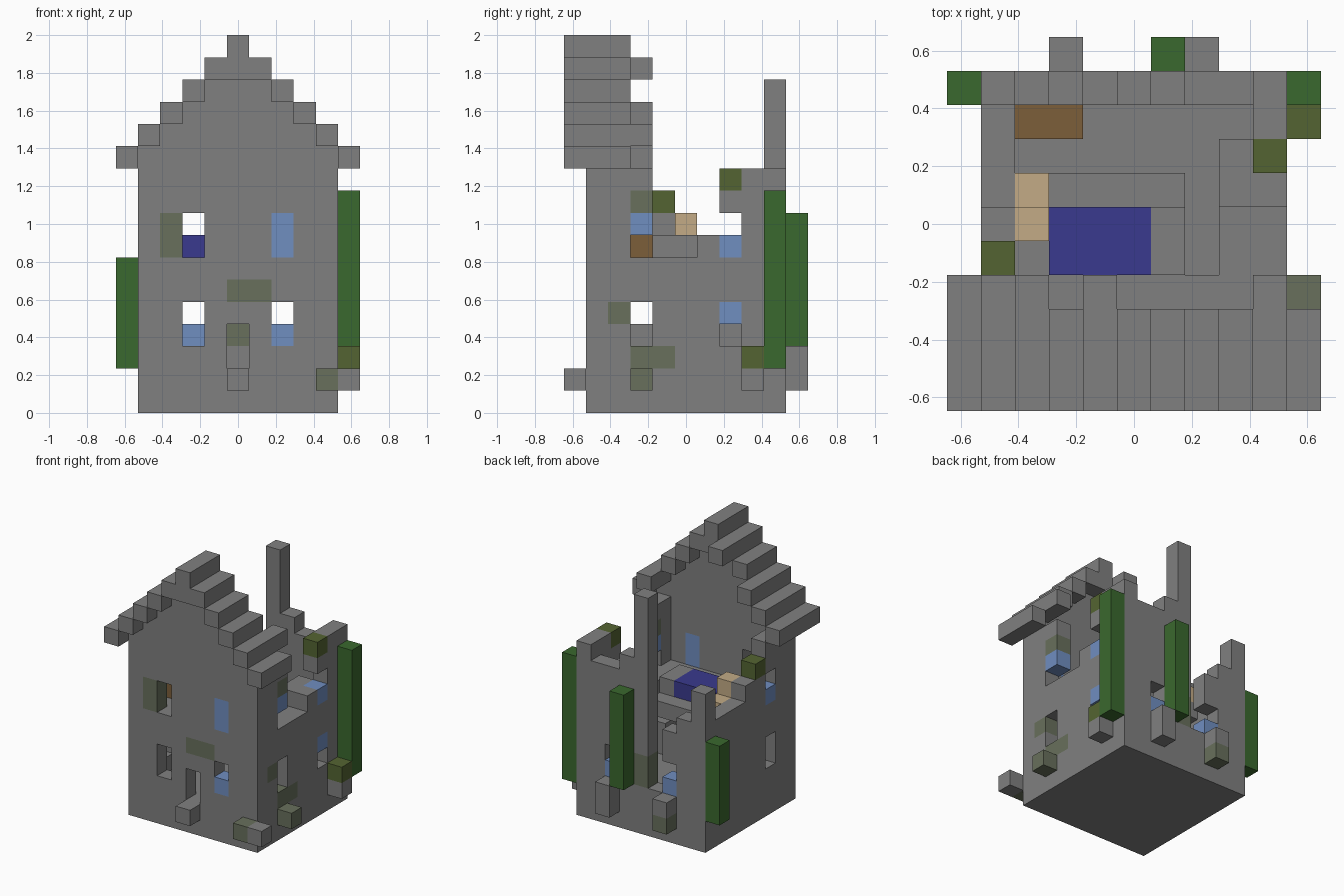
import bpy, bmesh
from mathutils import Vector

cube = bpy.data.objects.get("Cube")
if cube:
    bpy.data.objects.remove(cube)

UNIT = 2 / 17


def linear(c):
    c /= 255
    return c / 12.92 if c <= 0.04045 else ((c + 0.055) / 1.055) ** 2.4


PALETTE = {
    "stone": (128, 128, 128), "mossy_stone": (104, 112, 92),
    "vine_green": (58, 104, 46), "olive_moss": (84, 100, 50),
    "glass_blue": (112, 142, 192), "blanket_blue": (58, 58, 142),
    "wood_brown": (124, 94, 58), "pale_wood": (195, 171, 134),
}
MATS = {}
for name, rgb in PALETTE.items():
    m = bpy.data.materials.new(name)
    m.use_nodes = True
    col = (*[linear(c) for c in rgb], 1)
    m.diffuse_color = col
    bsdf = m.node_tree.nodes["Principled BSDF"]
    bsdf.inputs["Base Color"].default_value = col
    bsdf.inputs["Roughness"].default_value = 0.9
    MATS[name] = m


def span(v):
    return range(v[0], v[1] + 1) if isinstance(v, tuple) else (v,)


def block(x, y, z):
    """Cells of a box; each axis is one index or an inclusive (first, last)."""
    return {(i, j, k) for i in span(x) for j in span(y) for k in span(z)}


def build(name, cells, color="stone", paint=()):
    """Skin a set of grid cells; paint is a list of (cells, colour)."""
    tint = {c: color for c in cells}
    for patch, patch_color in paint:
        tint.update({c: patch_color for c in patch})
    used = list(dict.fromkeys(tint.values()))
    bm = bmesh.new()
    corners = {}

    def vert(p):
        if p not in corners:
            corners[p] = bm.verts.new(((p[0] - 5.5) * UNIT, (p[1] - 5.5) * UNIT, p[2] * UNIT))
        return corners[p]

    for cell, c in tint.items():
        for axis in range(3):
            u, v = (axis + 1) % 3, (axis + 2) % 3
            for side in (0, 1):
                near = list(cell)
                near[axis] += 2 * side - 1
                if tuple(near) in tint:
                    continue
                ring = []
                for du, dv in ((0, 0), (1, 0), (1, 1), (0, 1)):
                    p = list(cell)
                    p[axis] += side
                    p[u] += du
                    p[v] += dv
                    ring.append(vert(tuple(p)))
                face = bm.faces.new(ring if side else ring[::-1])
                face.material_index = used.index(c)
    bmesh.ops.dissolve_limit(bm, angle_limit=0.01, verts=bm.verts[:],
                             edges=bm.edges[:], delimit={"MATERIAL"})
    mesh = bpy.data.meshes.new(name)
    bm.to_mesh(mesh)
    bm.free()
    for c in used:
        mesh.materials.append(MATS[c])
    obj = bpy.data.objects.new(name, mesh)
    bpy.context.collection.objects.link(obj)


# Foundation and front wall with stepped gable
walls = block((1, 9), (1, 9), (0, 1)) | block((1, 9), 1, (0, 10))
for step in range(4):
    walls |= block((1 + step, 9 - step), 1, 11 + step)

# Ruined side and back walls, as column heights
for y, h in enumerate((11, 11, 10, 9, 8, 8, 8), 2):
    walls |= block(1, y, (0, h - 1))
for y, h in enumerate((11, 11, 7, 7, 8, 11, 11), 2):
    walls |= block(9, y, (0, h - 1))
for x, h in enumerate((10, 8, 7, 3, 15, 11, 10, 10, 11), 1):
    walls |= block(x, 9, (0, h - 1))
walls |= block(1, 4, 9)

# Door and window openings
for hole in (
    block(5, 1, (2, 3)), block(3, 1, (7, 8)), block(3, 1, (3, 4)), block(7, 1, 4),
    block(9, 3, 7), block(9, 3, (3, 4)), block(9, 7, 8), block(9, 7, 3),
    block(1, 3, (3, 4)), block(1, 3, 8), block(3, 9, 4), block(7, 9, 4),
):
    walls -= hole

glass = (block(7, 1, (7, 8)) | block(7, 1, 3) | block(9, 3, 8) | block(9, 7, 7)
         | block(9, 7, 4) | block(1, 3, 7) | block(3, 9, 3) | block(7, 9, 3))
mossy = (block(2, 1, (7, 8)) | block((5, 6), 1, 5) | block(9, 3, 9) | block(9, 2, 4)
         | block(9, (3, 4), 2) | block(5, 9, (3, 4)))
olive = block(1, 4, 9) | block(9, 7, 10)
build("house_walls", walls, "stone",
      [(glass, "glass_blue"), (mossy, "mossy_stone"), (olive, "olive_moss")])

# Stepped roof remains over the front
roof = block(5, (0, 2), 16) | block((4, 6), (0, 2), 15) | block(4, 3, 15)
for step in range(4):
    for x in (step, 10 - step):
        roof |= block(x, (0, 2), 11 + step)
roof |= block((0, 0), 3, 11) | block((1, 1), 3, 12) | block(9, 3, 12) | block(2, 3, 13)
build("stepped_roof", roof - walls)

# Upper floor, landing and stair remains
build("upper_floor", block((2, 6), (2, 6), 6) | block((7, 8), (2, 3), 6) | block(8, (4, 5), 6))
build("stair_landing", block(8, (6, 7), 7))
build("stair_block", block(8, 3, (2, 3)))

# Furniture
build("bed", block((3, 5), (4, 5), 7), "blanket_blue")
build("bed_footboard", block(6, (4, 5), 7))
build("bed_headboard", block(2, 5, (7, 8)) | block(2, 6, 7), "pale_wood")
build("nightstand", block(2, 3, 7), "wood_brown")
build("chest", block((2, 3), 8, 2), "wood_brown")

# Climbing vines
build("right_wall_vine", block(10, 9, (2, 9)), "vine_green")
build("back_wall_vine", block(6, 10, (3, 8)), "vine_green")
build("left_wall_vine", block(0, 9, (2, 6)), "vine_green")

# Rubble and steps around the base
build("door_step", block(5, 0, 1))
build("front_rubble", block((9, 10), 0, 1), "stone", [(block(9, 0, 1), "mossy_stone")])
build("side_rubble", block(10, 3, 1), "mossy_stone")
build("side_buttress", block(10, 8, (1, 2)), "stone", [(block(10, 8, 2), "olive_moss")])
build("back_buttress_a", block(7, 10, (1, 2)))
build("back_buttress_b", block(3, 10, (1, 2)), "stone", [(block(3, 10, 1), "mossy_stone")])
